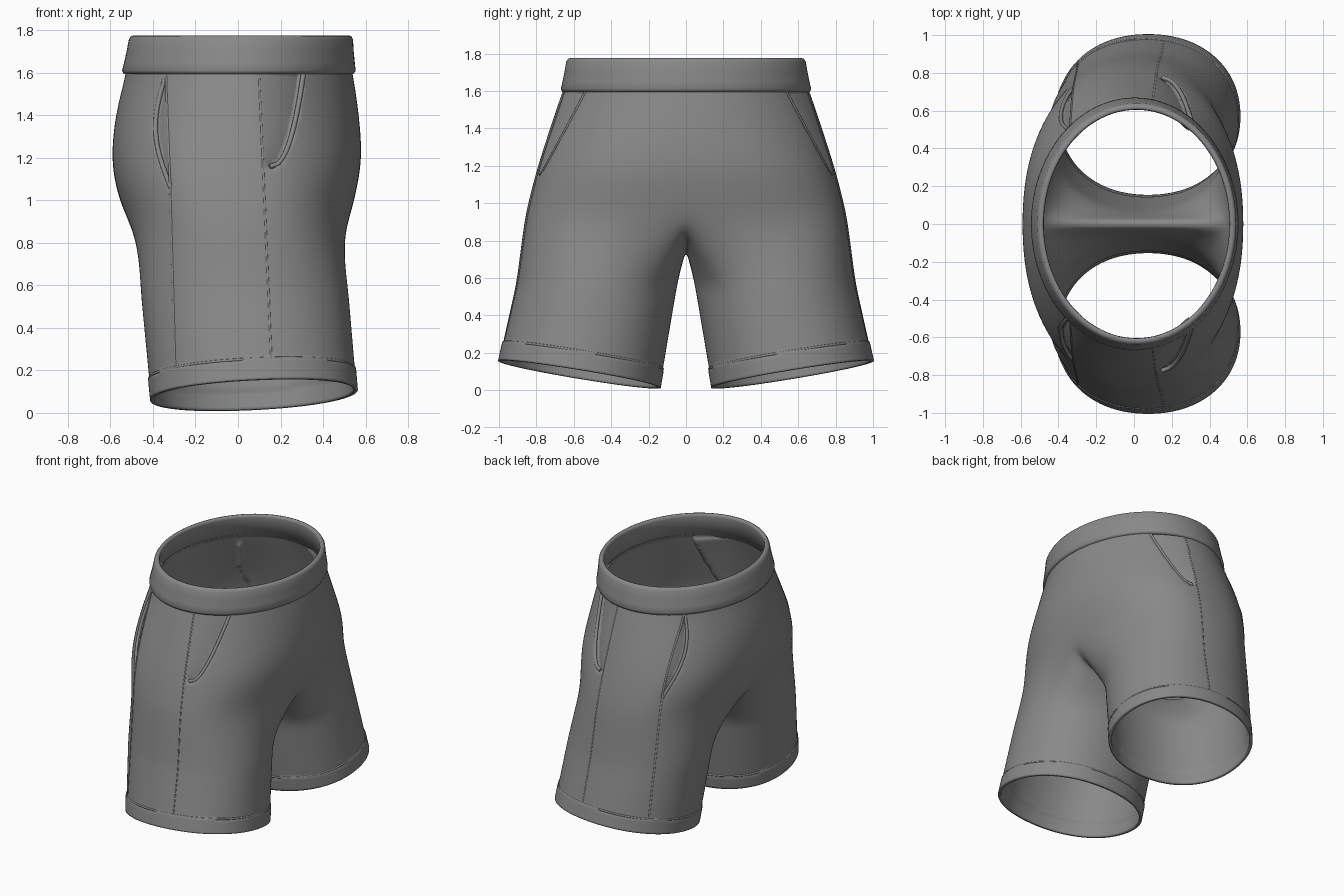
import bpy, bmesh, math
from mathutils import Vector
from mathutils.bvhtree import BVHTree

if "Cube" in bpy.data.objects:
    bpy.data.objects.remove(bpy.data.objects["Cube"])

# Single grey cloth colour
cloth = bpy.data.materials.new("grey_cloth")
cloth.use_nodes = True
cloth.diffuse_color = (0.25, 0.25, 0.25, 1)
bsdf = cloth.node_tree.nodes["Principled BSDF"]
bsdf.inputs["Base Color"].default_value = cloth.diffuse_color
bsdf.inputs["Roughness"].default_value = 0.8

OUTER, RING = 18, 24      # segments on the outer arc, and round a whole leg


def oval(angle, back, front, half_width, power):
    """Point on a rounded oval between back and front along x."""
    c, s = math.cos(angle), math.sin(angle)
    x = (front - back) / 2 * math.copysign(abs(c) ** (2 / power), c)
    return Vector(((front + back) / 2 + x, half_width * math.copysign(abs(s) ** (2 / power), s), 0))


def make_object(name, bm):
    mesh = bpy.data.meshes.new(name)
    bm.to_mesh(mesh)
    bm.free()
    obj = bpy.data.objects.new(name, mesh)
    bpy.context.collection.objects.link(obj)
    mesh.materials.append(cloth)
    for poly in mesh.polygons:
        poly.use_smooth = True
    return obj


def apply(obj, kind, **settings):
    mod = obj.modifiers.new(kind.title(), kind)
    for key, value in settings.items():
        setattr(mod, key, value)
    bpy.context.view_layer.objects.active = obj
    bpy.ops.object.modifier_apply(modifier=mod.name)


def hem_height(x, y):
    return 0.085 + 0.165 * (abs(y) - 0.57) + 0.05 * (x - 0.08)


# Trunk sections: height, back x, front x, half width, squareness
TRUNK = [(1.63, -0.525, 0.535, 0.65, 2.0), (1.55, -0.54, 0.55, 0.68, 2.0),
         (1.4, -0.58, 0.572, 0.73, 2.1), (1.2, -0.6, 0.588, 0.795, 2.3),
         (1.05, -0.575, 0.56, 0.835, 2.4), (0.92, -0.53, 0.53, 0.865, 2.5)]
# Crotch curve from back to front: x, height
CROTCH = [(-0.42, 0.84), (-0.24, 0.77), (0.02, 0.745), (0.27, 0.77), (0.44, 0.84)]

# Half of the body: open trunk rows, then closed leg rows
bm = bmesh.new()
rows = []
for z, back, front, half, power in TRUNK:
    row = []
    for j in range(OUTER + 1):
        p = oval(math.pi * j / OUTER, back, front, half, power)
        y = 0 if j in (0, OUTER) else p.y
        row.append(bm.verts.new((p.x, y, z)))
    rows.append(row)
top_ring = rows[-1] + [bm.verts.new((x, 0, z)) for x, z in CROTCH]


def leg_ring(back, front, cy, half, z=None):
    ring = []
    for j in range(RING):
        p = oval(math.tau * j / RING - math.pi / 4, back, front, half, 2.15)
        p.y += cy
        p.z = hem_height(p.x, p.y) if z is None else z
        ring.append(p)
    return ring


start = [v.co.copy() for v in top_ring]
thigh = leg_ring(-0.463, 0.523, 0.475, 0.435, 0.58)
hem = leg_ring(-0.413, 0.563, 0.57, 0.434)
leg_rows = [top_ring]
for a, b, steps in ((start, thigh, 2), (thigh, hem, 5)):
    for k in range(1, steps + 1):
        leg_rows.append([bm.verts.new(p.lerp(q, k / steps)) for p, q in zip(a, b)])
for upper, lower in zip(rows, rows[1:]):
    for j in range(OUTER):
        bm.faces.new((upper[j], lower[j], lower[j + 1], upper[j + 1]))
for upper, lower in zip(leg_rows, leg_rows[1:]):
    for j in range(RING):
        n = (j + 1) % RING
        bm.faces.new((upper[j], lower[j], lower[n], upper[n]))
body = make_object("shorts_body", bm)
apply(body, "MIRROR", use_axis=(False, True, False), merge_threshold=0.001)
apply(body, "SUBSURF", levels=3)

surface = BVHTree.FromPolygons([v.co.copy() for v in body.data.vertices],
                               [tuple(p.vertices) for p in body.data.polygons])


# Pocket edges and seams as x for a height
def front_lip(z):
    return 0.15 + 0.16 * max(0, (z - 1.16) / 0.42) ** 0.4


def back_lip(z):
    return back_line(z) - 0.062 * math.sin(math.pi * min(1, max(0, (z - 1.06) / 0.54)))


def back_line(z):
    return -0.32 - 0.02 * (z - 1.06) / 0.52 if z > 1.06 else -0.29 - 0.03 * z / 1.06


def side_seam(z):
    return 0.1 + 0.06 * (1.58 - z) / 1.4


# Press the pockets in and raise the hem band slightly
normals = [v.normal.copy() for v in body.data.vertices]
for v, normal in zip(body.data.vertices, normals):
    x, y, z = v.co
    push = 0
    if abs(y) > 0.3 and 1.16 < z < 1.6:
        a, b = side_seam(z), front_lip(z)
        if a < x < b:
            push = -0.035 * (x - a) / (b - a)
    if abs(y) > 0.3 and 1.06 < z < 1.6:
        a, b = back_line(z), back_lip(z)
        if b < x < a:
            push = -0.022 * (a - x) / (a - b)
    if z < 0.4 and z - hem_height(x, y) < 0.1:
        push = 0.006
    v.co += normal * push
apply(body, "SOLIDIFY", thickness=0.02, offset=-1)


def piping(name, points, radius, closed=False):
    """Thin raised seam following the cloth."""
    curve = bpy.data.curves.new(name, "CURVE")
    curve.dimensions = "3D"
    curve.bevel_depth = radius
    curve.bevel_resolution = 2
    curve.use_fill_caps = True
    spline = curve.splines.new("POLY")
    spline.points.add(len(points) - 1)
    for point, co in zip(spline.points, points):
        point.co = (*co, 1)
    spline.use_cyclic_u = closed
    curve.materials.append(cloth)
    bpy.context.collection.objects.link(bpy.data.objects.new(name, curve))


def on_side(path, low, high, side, sink, count=40):
    """Drop a path onto one outer side of the cloth."""
    points = []
    for i in range(count + 1):
        z = low + (high - low) * i / count
        hit, normal, _, _ = surface.ray_cast(Vector((path(z), 2 * side, z)), Vector((0, -side, 0)))
        if hit:
            points.append(hit - normal * sink)
    return points


for side, label in ((1, "left"), (-1, "right")):
    piping(label + "_front_pocket_lip", on_side(front_lip, 1.16, 1.6, side, 0.008), 0.012)
    piping(label + "_back_pocket_lip", on_side(back_lip, 1.06, 1.6, side, 0.007), 0.011)
    piping(label + "_side_seam", on_side(side_seam, 0.16, 1.6, side, 0.004), 0.006)
    piping(label + "_back_seam", on_side(back_line, 0.12, 1.6, side, 0.004), 0.007)
    # Stitched line above the leg hem
    loop = []
    for j in range(72):
        a = math.tau * j / 72
        aim = Vector((math.cos(a), side * math.sin(a), 0))
        aim.z = 0.05 * aim.x + 0.165 * abs(aim.y) * (1 if math.sin(a) > 0 else -1)
        hit, normal, _, _ = surface.ray_cast(Vector((0.07, 0.56 * side, 0.185)), aim)
        if hit:
            loop.append(hit - normal * 0.001)
    piping(label + "_hem_seam", loop, 0.007, True)

# Waistband: a rounded strip swept round the waist
STRIP = [(-0.035, 1.6), (-0.006, 1.594), (0.004, 1.61), (0.002, 1.65), (0, 1.7),
         (0, 1.757), (-0.007, 1.772), (-0.02, 1.776), (-0.031, 1.772), (-0.036, 1.755)]
SEGMENTS = 96
bm = bmesh.new()
loops = []
for offset, z in STRIP:
    t = (z - 1.6) / 0.175
    loops.append([])
    for j in range(SEGMENTS):
        p = oval(math.tau * j / SEGMENTS, -0.543 + 0.033 * t - offset,
                 0.55 - 0.01 * t + offset, 0.667 - 0.03 * t + offset, 2)
        loops[-1].append(bm.verts.new((p.x, p.y, z)))
for k, lower in enumerate(loops):
    upper = loops[(k + 1) % len(loops)]
    for j in range(SEGMENTS):
        n = (j + 1) % SEGMENTS
        bm.faces.new((lower[j], lower[n], upper[n], upper[j]))
bmesh.ops.recalc_face_normals(bm, faces=bm.faces)
make_object("waistband", bm)
